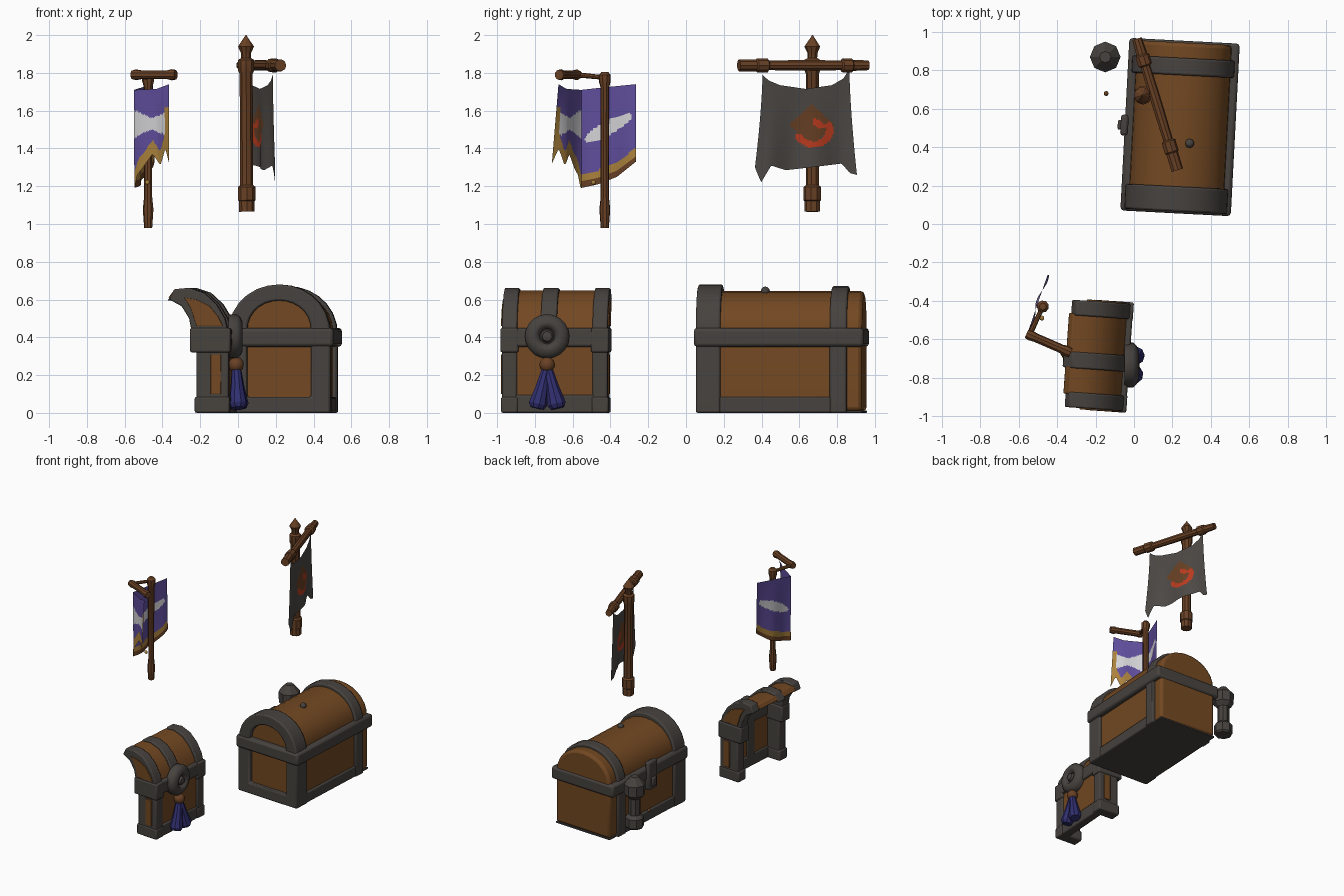
import bpy, bmesh, math
from mathutils import Vector

cube = bpy.data.objects.get("Cube")
if cube:
    bpy.data.objects.remove(cube, do_unlink=True)


def material(name, rgb):
    m = bpy.data.materials.new(name)
    m.use_nodes = True
    m.diffuse_color = (*rgb, 1)
    node = next(n for n in m.node_tree.nodes if n.type == 'BSDF_PRINCIPLED')
    node.inputs["Base Color"].default_value = (*rgb, 1)
    return m


WOOD = material("chest wood", (.17, .065, .016))
POLE = material("pole wood", (.14, .052, .018))
STONE = material("grey iron", (.062, .055, .049))
CLOTH = material("grey cloth", (.075, .067, .06))
PURPLE = material("purple cloth", (.115, .075, .33))
WHITE = material("pale paint", (.65, .65, .67))
GOLD = material("gold trim", (.4, .22, .045))
RED = material("red paint", (.5, .045, .014))
NAVY = material("navy tassel", (.03, .028, .16))


def finish(name, bm, mats, place=None, bevel=0, angle=40):
    """Turn a bmesh into a placed, shaded object."""
    bmesh.ops.recalc_face_normals(bm, faces=bm.faces)
    me = bpy.data.meshes.new(name)
    bm.to_mesh(me)
    bm.free()
    ob = bpy.data.objects.new(name, me)
    bpy.context.collection.objects.link(ob)
    for m in mats:
        me.materials.append(m)
    if place:
        ob.location = (place[0], place[1], 0)
        ob.rotation_euler.z = math.radians(place[2])
    if bevel:
        mod = ob.modifiers.new("Soft edges", 'BEVEL')
        mod.width, mod.segments, mod.limit_method = bevel, 2, 'ANGLE'
    bpy.ops.object.select_all(action='DESELECT')
    ob.select_set(True)
    bpy.context.view_layer.objects.active = ob
    bpy.ops.object.shade_smooth_by_angle(angle=math.radians(angle))
    return ob


def prism(name, outline, y0, y1, mat, place, bevel=.008):
    """Extrude an x-z outline along y."""
    bm = bmesh.new()
    a, b = ([bm.verts.new((x, y, z)) for x, z in outline] for y in (y0, y1))
    bm.faces.new(a)
    bm.faces.new(b)
    n = len(a)
    for i in range(n):
        j = (i + 1) % n
        bm.faces.new((a[i], a[j], b[j], b[i]))
    return finish(name, bm, [mat], place, bevel)


def frame(name, outer, inner, y0, y1, mat, place):
    """Extrude the area between two matching outlines along y."""
    bm = bmesh.new()
    loops = [[bm.verts.new((x, y, z)) for x, z in o]
             for o, y in ((outer, y0), (outer, y1), (inner, y1), (inner, y0))]
    n = len(outer)
    for k in range(4):
        a, b = loops[k], loops[(k + 1) % 4]
        for i in range(n):
            j = (i + 1) % n
            bm.faces.new((a[i], a[j], b[j], b[i]))
    return finish(name, bm, [mat], place, .01)


def box(name, x, y, z, mat, place, bevel=.01):
    return prism(name, [(x[0], z[0]), (x[1], z[0]), (x[1], z[1]), (x[0], z[1])],
                 y[0], y[1], mat, place, bevel)


def rod(name, a, b, radii, mat, sides=10, angle=40):
    """Lathe (fraction, radius) pairs along the line a to b."""
    a, b = Vector(a), Vector(b)
    q = (b - a).to_track_quat('Z', 'Y')
    bm = bmesh.new()
    rings = []
    for t, r in radii:
        c = a.lerp(b, t)
        rings.append([bm.verts.new(c + q @ Vector((r * math.cos(w), r * math.sin(w), 0)))
                      for w in (math.tau * i / sides for i in range(sides))])
    for p, s in zip(rings, rings[1:]):
        for i in range(sides):
            j = (i + 1) % sides
            bm.faces.new((p[i], p[j], s[j], s[i]))
    bm.faces.new(rings[0])
    bm.faces.new(rings[-1])
    return finish(name, bm, [mat], None, 0, angle)


def ball(name, c, r, mat):
    bm = bmesh.new()
    bmesh.ops.create_icosphere(bm, subdivisions=2, radius=r)
    bmesh.ops.translate(bm, verts=bm.verts, vec=c)
    return finish(name, bm, [mat])


def arch(hw, wall, top, base=0, n=14):
    arc = [(hw * math.cos(math.pi * i / n), wall + (top - wall) * math.sin(math.pi * i / n) ** .9)
           for i in range(n + 1)]
    return [(-hw, base), (hw, base)] + arc


# Large chest: wooden core, iron hoops, waist band, skirting
BIG = (.24, .505, -3)
prism("chest_core", arch(.25, .42, .645, .01), -.405, .44, WOOD, BIG, .02)
frame("chest_front_hoop", arch(.272, .4, .68), arch(.17, .43, .595, .085), -.44, -.31, STONE, BIG)
frame("chest_back_hoop", arch(.272, .4, .672), arch(.235, .42, .62, .02), .27, .36, STONE, BIG)
box("chest_waist_band", (-.288, .288), (-.45, .45), (.35, .45), STONE, BIG, .018)
box("chest_skirting", (-.265, .265), (-.43, .35), (0, .085), STONE, BIG)
box("chest_bottom", (-.25, .25), (-.43, .44), (0, .012), STONE, BIG, .002)
box("latch_plate", (-.31, -.27), (-.06, .05), (.27, .5), STONE, BIG, .015)
box("latch_ring", (-.325, -.3), (-.03, .02), (.3, .37), STONE, BIG, .008)
ball("lid_stud", (.29, .42, .645), .024, STONE)

# Half chest: open shell with two capped ends
HALF = (-.18, -.685, -4)
outer = [(.15, .42), (.13, .5), (.085, .575), (.02, .635), (-.06, .662), (-.14, .655)]
inner = [(-.165, .6), (-.1, .565), (-.06, .5), (-.045, .42)]
wedge = [(.12, .46), (.095, .51), (.05, .565), (-.02, .6), (-.085, .61), (-.05, .555), (-.02, .46)]
for side, name in ((-1, "front"), (1, "back")):
    ya, yb = sorted((side * .28, side * .2))
    prism(f"half_lid_{name}_hoop", outer + inner, ya, yb, STONE, HALF)
    box(f"half_{name}_post", (-.02, .15), (ya, yb), (0, .42), STONE, HALF)
    box(f"half_{name}_foot", (-.03, .155), (ya - .005, yb + .005), (0, .085), STONE, HALF)
    box(f"half_{name}_collar", (-.055, .16), (ya - .008, yb + .008), (.32, .45), STONE, HALF)
    yp = sorted((side * .278, side * .287))
    prism(f"half_{name}_lid_panel", wedge, *yp, WOOD, HALF, .002)
    box(f"half_{name}_side_panel", (.055, .11), yp, (.1, .31), WOOD, HALF, .002)
shell = [(x - .012, z - .015) for x, z in outer]
prism("half_lid_boards", shell + [(x - .035, z - .045) for x, z in reversed(outer)],
      -.21, .21, WOOD, HALF, .004)
prism("half_lid_strap", outer + [(x - .05, z - .06) for x, z in reversed(outer)],
      -.075, .01, STONE, HALF)
box("half_wall", (.09, .138), (-.21, .21), (.02, .43), WOOD, HALF)
box("half_waist_band", (.08, .158), (-.28, .28), (.35, .45), STONE, HALF, .012)
box("half_skirting", (.08, .15), (-.27, .27), (0, .095), STONE, HALF)
box("half_inner_strap", (.08, .1), (-.04, .04), (.08, .4), STONE, HALF, .006)

# Round boss and tassel
rod("boss", (-.05, -.735, .405), (.025, -.735, .405),
    [(0, .115), (.6, .118), (.85, .1), (1, .075), (.95, .055), (.6, .04), (.6, .035), (.95, .025), (1, .012)],
    STONE, 20, 50)
ball("tassel_knot", (-.01, -.735, .255), .042, POLE)
for y, x, name in ((-.79, .0, "front"), (-.68, .008, "back")):
    rod(f"tassel_{name}", (-.01, -.735, .25), (x, y, .025),
        [(0, .018), (.12, .026), (.5, .035), (.9, .05), (1, .038)], NAVY, 9, 30)

# Loose iron post and pegs
rod("loose_post", (-.15, .87, .12), (-.15, .87, .53),
    [(0, .06), (.03, .07), (.2, .07), (.26, .045), (.58, .045), (.66, .078), (.86, .08), (.93, .055), (1, .03)],
    STONE, 8, 30)
ball("loose_peg", (-.145, .68, .18), .013, POLE)
ball("banner_peg", (-.48, -.49, 1.22), .013, GOLD)

# Tall banner pole and bar
rod("tall_pole", (.047, .67, 1.065), (.042, .67, 2),
    [(0, .042), (.06, .042), (.065, .048), (.14, .048), (.15, .035), (.78, .035), (.8, .043), (.86, .043),
     (.87, .026), (.9, .028), (.935, .043), (.99, .008), (1, .003)], POLE, 9, 30)
rod("tall_crossbar", (.015, .965, 1.84), (.225, .28, 1.84),
    [(0, .026), (.12, .03), (.13, .038), (.2, .038), (.21, .026), (.4, .028), (.55, .028),
     (.77, .026), (.78, .038), (.86, .038), (.87, .032), (1, .032)], POLE, 9, 30)

# Small banner pole, arm and bar
rod("small_pole", (-.475, -.43, .98), (-.475, -.43, 1.805),
    [(0, .022), (.05, .025), (.12, .029), (.2, .022), (.9, .023), (.94, .032), (.98, .032), (1, .018)],
    POLE, 9, 30)
rod("small_arm", (-.475, -.43, 1.775), (-.545, -.58, 1.79), [(0, .012), (1, .014)], POLE, 8)
rod("small_crossbar", (-.56, -.572, 1.79), (-.33, -.672, 1.79),
    [(0, .024), (.08, .029), (.2, .024), (.8, .024), (.9, .03), (1, .026)], POLE, 9, 30)


def lerp_table(table, t):
    for (a, p), (b, q) in zip(table, table[1:]):
        if t <= b:
            return p + (q - p) * (t - a) / (b - a)
    return table[-1][1]


def cloth(name, place, paint, mats, nu=64, nv=44):
    """Sheet from place(u, v), coloured face by face with paint(u, centre)."""
    bm = bmesh.new()
    rows = [[bm.verts.new(place(i / nu, j / nv)) for i in range(nu + 1)] for j in range(nv + 1)]
    for j in range(nv):
        for i in range(nu):
            f = bm.faces.new((rows[j][i], rows[j][i + 1], rows[j + 1][i + 1], rows[j + 1][i]))
            f.material_index = paint((i + .5) / nu, f.calc_center_median())
    return finish(name, bm, mats, None, 0, 60)


# Grey banner with painted crest
GREY_TOP = [(0, 1.79), (.07, 1.76), (.2, 1.735), (.5, 1.715), (.8, 1.735), (.93, 1.77), (1, 1.82)]
GREY_HEM = [(0, 1.3), (.06, 1.22), (.16, 1.31), (.3, 1.285), (.55, 1.3), (.85, 1.32), (.93, 1.27), (1, 1.26)]


def grey_place(u, v):
    wide = .46 + .08 * v ** 1.5
    y = .635 + (u - .5) * wide
    x = .015 + (.97 - y) * .3 + .012 * math.sin(u * 13) * v
    return (x, y, GREY_TOP and lerp_table(GREY_TOP, u) * (1 - v) + lerp_table(GREY_HEM, u) * v)


def grey_paint(u, c):
    dy, dz = c.y - .675, c.z - 1.495
    r, w = math.hypot(dy, dz * 1.15), math.atan2(dz, dy)
    if .065 < r < .105 and -2.9 < w < .5 or .03 < r < .07 and .3 < w < 1.6:
        return 1
    return 2 if abs(dy + .01) / .12 + abs(dz - .03) / .11 < 1 else 0


cloth("grey_banner", grey_place, grey_paint, [CLOTH, RED, POLE])

# Purple banner folded around the corner of its frame
CORNER = .42
HEM = [(0, 1.32), (.07, 1.4), (.13, 1.31), (.2, 1.37), (.3, 1.29), (.36, 1.26), (.41, 1.19),
       (.6, 1.21), (.8, 1.25), (1, 1.33)]
TOP = [(0, 1.74), (.15, 1.715), (CORNER, 1.71), (.6, 1.72), (1, 1.74)]
START, FOLD, END = Vector((-.365, -.675)), Vector((-.55, -.555)), Vector((-.45, -.265))


def purple_place(u, v):
    p = START.lerp(FOLD, u / CORNER) if u < CORNER else FOLD.lerp(END, (u - CORNER) / (1 - CORNER))
    sway = .012 * math.sin(u * 15) * v
    flare = .035 * v * max(0, 1 - u / .15)
    return (p.x + sway, p.y - flare, lerp_table(TOP, u) * (1 - v) + lerp_table(HEM, u) * v)


def purple_paint(u, c):
    if c.z < lerp_table(HEM, u) + .03 and u > CORNER:
        return 3
    if c.z < lerp_table(HEM, u) + .075 or u < .07 and c.z < 1.62:
        return 2
    if u < CORNER:
        return int(abs(c.z - 1.53) < .03 + .045 * abs(u / CORNER - .5) * 2)
    dy = c.y + .41
    return int((dy / .125) ** 2 + ((c.z - 1.51 - dy * .5) / .04) ** 2 < 1)


cloth("purple_banner", purple_place, purple_paint, [PURPLE, WHITE, GOLD, POLE])
